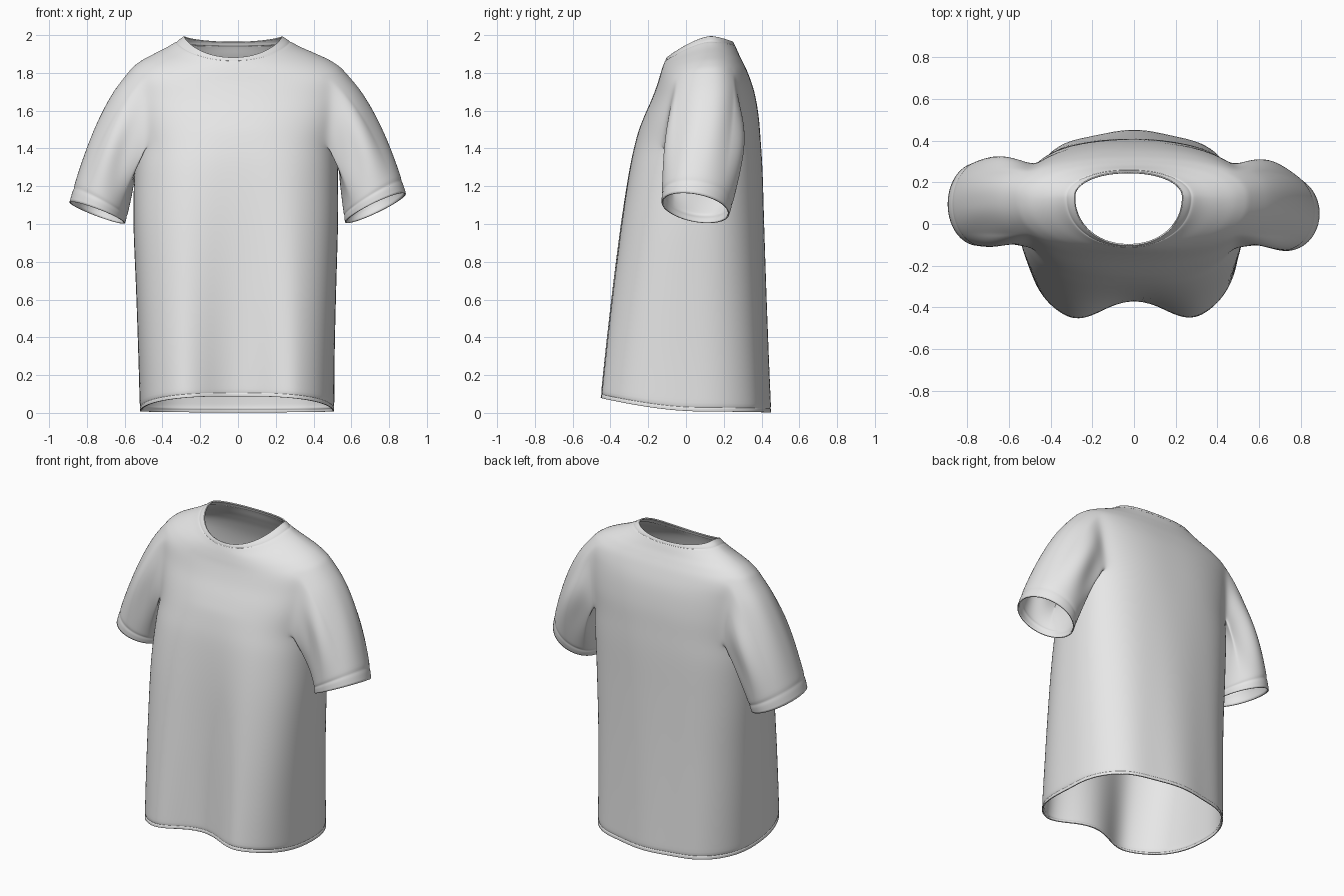
import bpy, bmesh, math
from mathutils import Vector

if "Cube" in bpy.data.objects:
    bpy.data.objects.remove(bpy.data.objects["Cube"])

N = 72        # points around the body
HALF = 7      # half width of an armhole, in grid columns

# body rings: half width, x centre, side y, side z, front y, front z, back y, back z, squareness
LEVELS = [
    (.515, -.005, .03, .008, -.495, .088, .445, .003, 2.8),
    (.520, -.008, .03, .30, -.463, .340, .434, .29, 2.8),
    (.530, -.010, .03, .65, -.420, .670, .422, .65, 2.7),
    (.542, -.012, .05, 1.0, -.368, 1.02, .412, 1.0, 2.6),
    (.540, -.010, .09, 1.25, -.318, 1.28, .405, 1.27, 2.6),
    (.535, -.005, .11, 1.40, -.275, 1.43, .396, 1.43, 2.6),
    (.555, 0, .11, 1.53, -.226, 1.56, .385, 1.57, 2.6),
    (.573, 0, .11, 1.67, -.182, 1.66, .362, 1.70, 2.5),
    (.580, -.005, .12, 1.79, -.152, 1.74, .328, 1.80, 2.4),
    (.517, -.010, .12, 1.855, -.137, 1.79, .300, 1.86, 2.3),
    (.432, -.015, .12, 1.90, -.126, 1.825, .280, 1.90, 2.2),
    (.342, -.022, .125, 1.943, -.116, 1.852, .265, 1.935, 2.1),
    (.260, -.026, .13, 1.995, -.103, 1.882, .250, 1.965, 2.1),
]


def catmull(a, b, c, d, t):
    return [.5 * (2*q + (r - p)*t + (2*p - 5*q + 4*r - s)*t*t + (3*q - p - 3*r + s)*t**3)
            for p, q, r, s in zip(a, b, c, d)]


def spow(v, e):
    return math.copysign(abs(v) ** e, v)


def ring_point(level, th):
    w, cx, ys, zs, yf, zf, yb, zb, n = level
    c, s = math.cos(th), math.sin(th)
    if s > 0:
        n = min(n, 2.45)
    x = cx + w * spow(c, 2 / n)
    sy = spow(s, 2 / n)
    y = ys + sy * ((yb - ys) if s > 0 else (ys - yf))
    z = zs + abs(sy) ** 1.5 * ((zb if s > 0 else zf) - zs)
    fade = max(0, 1.5 - z) / 1.5
    if s < 0 and abs(x) < .33:                     # drape valley in the front
        y += .07 * fade * (1 + math.cos(math.pi * x / .33))
    if s > 0:                                      # faint folds in the back
        y += .008 * fade * math.cos(x * 16) * s
    return Vector((x, y, z))


bm = bmesh.new()

# body rows, with extra rows for the hem and collar stitching
rows, start = [], {}
last = len(LEVELS) - 1
for k in range(last):
    ts = [0, .25, .5, .75]
    if k == 0:
        ts = [0, .06, .105, .12, .135, .3, .5, .75]
    if k == last - 1:
        ts = [0, .25, .4, .46, .52, .75, .9, 1]
    start[k] = len(rows)
    quad = [LEVELS[min(max(k + o, 0), last)] for o in (-1, 0, 1, 2)]
    for t in ts:
        lev = catmull(*quad, t)
        row = []
        for j in range(N):
            p = ring_point(lev, 2 * math.pi * j / N)
            if k == 0 and t == .12:
                p.x *= .988
                p.y *= .988
            if k == last - 1 and t == .46:
                p.z -= .006
            row.append(bm.verts.new(p))
        rows.append(row)

# body faces, leaving an armhole on each side
I0, I1 = start[5], start[8] + 1
for i in range(len(rows) - 1):
    for j in range(N):
        hole = I0 <= i < I1 and any((j - c + HALF) % N < 2 * HALF for c in (0, N // 2))
        if not hole:
            q = (j + 1) % N
            bm.faces.new((rows[i][j], rows[i][q], rows[i + 1][q], rows[i + 1][j]))


def sleeve(side, cuff_c, cuff_u, cuff_v):
    """Tube from the armhole through a wide upper-arm ring to the cuff."""
    j0 = 0 if side > 0 else N // 2
    path = [(I1, o) for o in range(0, HALF)]
    path += [(i, HALF) for i in range(I1, I0, -1)]
    path += [(I0, o) for o in range(HALF, -HALF, -1)]
    path += [(i, -HALF) for i in range(I0, I1)]
    path += [(I1, o) for o in range(-HALF, 0)]
    mid, half = (I0 + I1) / 2, (I1 - I0) / 2
    loop = [rows[i][(j0 + side * o) % N] for i, o in path]
    phis = [math.atan2(o / HALF, (i - mid) / half) for i, o in path]
    flip = Vector((side, 1, 1))
    mc, mu, mv = Vector((.642, .115, 1.43)), Vector((.112, 0, .19)), Vector((0, .235, 0))
    cc, cu, cv = Vector(cuff_c), Vector(cuff_u), Vector(cuff_v)
    starts = [v.co.copy() for v in loop]
    hub = sum(starts, Vector()) / len(starts)
    prev, near = loop, list(loop)
    for t in (.06, .13, .22, .32, .42, .52, .62, .72, .81, .88, .91, .925, .94, .97, 1):
        centre = hub * (1 - t)**2 + mc * flip * 2*t*(1 - t) + cc * flip * t * t
        ring = []
        for p, f in zip(starts, phis):
            m = (mc + mu * math.cos(f) + mv * math.sin(f)) * flip
            e = (cc + cu * math.cos(f) + cv * math.sin(f)) * flip
            co = p * (1 - t)**2 + m * 2*t*(1 - t) + e * t * t
            # soft lengthwise folds, and a groove for the cuff stitching
            r = 1 + .055 * math.sin(5 * f + 2 * t) * math.sin(math.pi * t)**2 * abs(math.sin(f))
            if t == .925:
                r = .975
            ring.append(bm.verts.new(centre + (co - centre) * r))
        for k in range(len(ring)):
            q = (k + 1) % len(ring)
            face = (prev[k], prev[q], ring[q], ring[k])
            bm.faces.new(face[::-1] if side > 0 else face)
        if t < .2:
            near += ring
        prev = ring
    # round off the armhole join
    for _ in range(3):
        bmesh.ops.smooth_vert(bm, verts=near, factor=.5, use_axis_x=True,
                              use_axis_y=True, use_axis_z=True)


sleeve(1, (.728, .05, 1.085), (.162, 0, .075), (0, .18, -.03))
sleeve(-1, (.745, .095, 1.06), (.148, 0, .055), (0, .2, -.02))

# finished garment
mesh = bpy.data.meshes.new("tshirt")
bm.to_mesh(mesh)
bm.free()
shirt = bpy.data.objects.new("tshirt", mesh)
bpy.context.collection.objects.link(shirt)

fabric = bpy.data.materials.new("light grey fabric")
fabric.diffuse_color = (.8, .8, .8, 1)
fabric.use_nodes = True
fabric.node_tree.nodes["Principled BSDF"].inputs["Base Color"].default_value = fabric.diffuse_color
mesh.materials.append(fabric)
mesh.shade_smooth()

sub = shirt.modifiers.new("smooth", 'SUBSURF')
sub.levels = sub.render_levels = 1
cloth = shirt.modifiers.new("cloth thickness", 'SOLIDIFY')
cloth.thickness = .008
cloth.offset = -1
